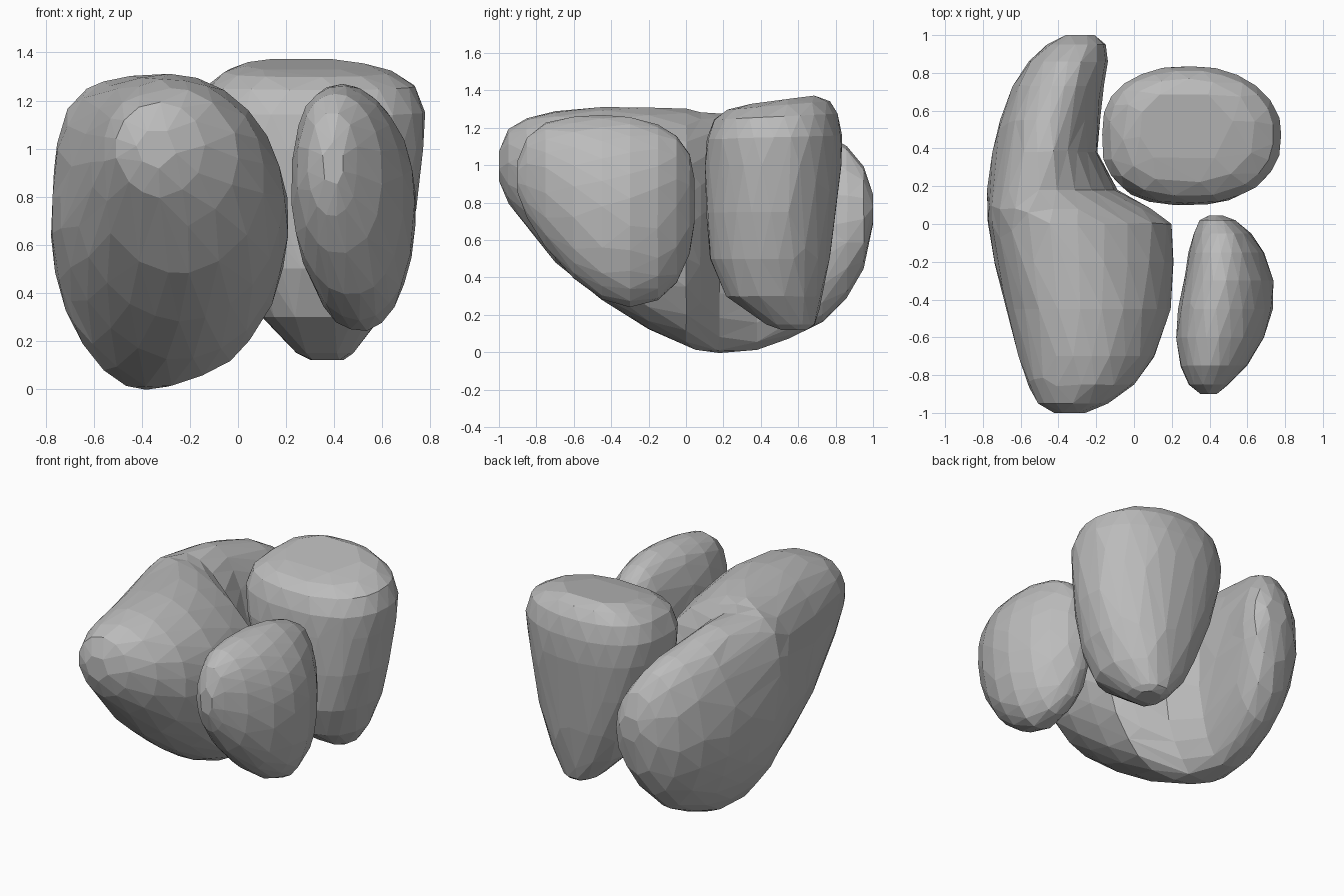
import bpy, bmesh, math, random

cube = bpy.data.objects.get("Cube")
if cube:
    bpy.data.objects.remove(cube, do_unlink=True)

stone_grey = bpy.data.materials.new("stone_grey")
stone_grey.use_nodes = True
colour = (0.5, 0.5, 0.5, 1)
stone_grey.diffuse_color = colour
stone_grey.node_tree.nodes["Principled BSDF"].inputs["Base Color"].default_value = colour


def rounded(angle, powers):
    """Point on a unit superellipse with its own fullness in each quadrant."""
    power = powers[int(angle / (math.pi / 2)) % 4]
    return [math.copysign(abs(v) ** (2 / power), v) for v in (math.cos(angle), math.sin(angle))]


def build_rock(name, axis, sections, powers, seed, tilt=0, sides=24, keep=0.65):
    """Loft rounded sections (position, low, high, low, high, crest shift, keel shift)
    along an axis, then thin the mesh into irregular flat facets."""
    rng = random.Random(seed)
    bm = bmesh.new()
    rings = []
    for number, (pos, a_low, a_high, b_low, b_high, *shifts) in enumerate(sections):
        crest, keel = shifts or (0, 0)
        slope = tilt * (number / (len(sections) - 1)) ** 4
        ring = []
        for i in range(sides):
            angle = math.tau * (i + 0.5 * (number % 2)) / sides
            u, v = rounded(angle, powers)
            scale = 1 + rng.uniform(-0.01, 0.012)
            shift = (crest if v > 0 else keel) * v * v
            a = (a_low + a_high) / 2 + scale * (a_high - a_low) / 2 * u + shift
            b_offset = scale * (b_high - b_low) / 2 * v
            b = (b_low + b_high) / 2 + b_offset
            along = pos + slope * b_offset
            ring.append(bm.verts.new((a, along, b) if axis == "y" else (a, b, along)))
        rings.append(ring)
    for number, (lower, upper) in enumerate(zip(rings, rings[1:])):
        for i in range(sides):
            j = (i + 1) % sides
            if number % 2:
                bm.faces.new((lower[i], upper[j], upper[i]))
                bm.faces.new((lower[i], lower[j], upper[j]))
            else:
                bm.faces.new((lower[i], lower[j], upper[i]))
                bm.faces.new((lower[j], upper[j], upper[i]))
    bm.faces.new(rings[0])
    bm.faces.new(rings[-1])
    bmesh.ops.recalc_face_normals(bm, faces=bm.faces)
    mesh = bpy.data.meshes.new(name)
    bm.to_mesh(mesh)
    bm.free()
    mesh.materials.append(stone_grey)
    rock = bpy.data.objects.new(name, mesh)
    bpy.context.collection.objects.link(rock)
    facets = rock.modifiers.new("facets", "DECIMATE")
    facets.ratio = keep


# Large curved rock: broad front lobe and a narrow arm reaching back
build_rock("large_curved_rock", "y", [
    (-1.0, -.42, -.26, .92, 1.08),
    (-.95, -.51, -.14, .8, 1.19),
    (-.85, -.56, 0, .67, 1.25),
    (-.7, -.61, .11, .48, 1.29, -.02, 0),
    (-.45, -.68, .19, .28, 1.31, -.04, 0),
    (-.2, -.74, .21, .12, 1.31, -.09, .02),
    (0, -.77, .2, .03, 1.3, -.15, .02),
    (.08, -.775, .1, .01, 1.29, -.15, 0),
    (.18, -.775, -.09, -.01, 1.28, -.07, .05),
    (.38, -.75, -.19, .01, 1.27, 0, .06),
    (.55, -.71, -.18, .07, 1.24, 0, .05),
    (.73, -.64, -.16, .16, 1.18, 0, .03),
    (.86, -.56, -.14, .29, 1.1),
    (.95, -.46, -.15, .45, .99),
    (1.0, -.36, -.21, .68, .85)], powers=(2, 2.1, 1.85, 1.95), seed=3)

# Upright back rock: tilted flat top, tapering to the foot
build_rock("tall_back_rock", "z", [
    (.12, .3, .44, .5, .65),
    (.15, .24, .48, .42, .69),
    (.3, .1, .6, .21, .73),
    (.5, 0, .68, .13, .77),
    (.75, -.1, .74, .11, .8),
    (1.0, -.16, .77, .1, .83),
    (1.15, -.17, .78, .11, .835),
    (1.26, -.13, .74, .15, .81),
    (1.32, -.06, .64, .22, .77),
    (1.35, .03, .52, .33, .7)], powers=(2.05, 2.4, 2.6, 2.25), seed=5, tilt=.13)

# Small side rock: egg shape leaning toward the front
build_rock("small_side_rock", "y", [
    (-.9, .35, .44, .85, 1.02),
    (-.85, .29, .5, .72, 1.15),
    (-.75, .245, .6, .56, 1.23, -.02, 0),
    (-.6, .22, .69, .39, 1.26, -.04, .02),
    (-.45, .235, .735, .29, 1.27, -.05, .02),
    (-.3, .265, .74, .24, 1.26, -.05, 0),
    (-.15, .29, .69, .28, 1.22, -.03, 0),
    (-.05, .315, .62, .37, 1.16),
    (.02, .35, .54, .53, 1.06),
    (.045, .4, .47, .68, .92)], powers=(2.1, 2.1, 2.1, 2.1), seed=8)
